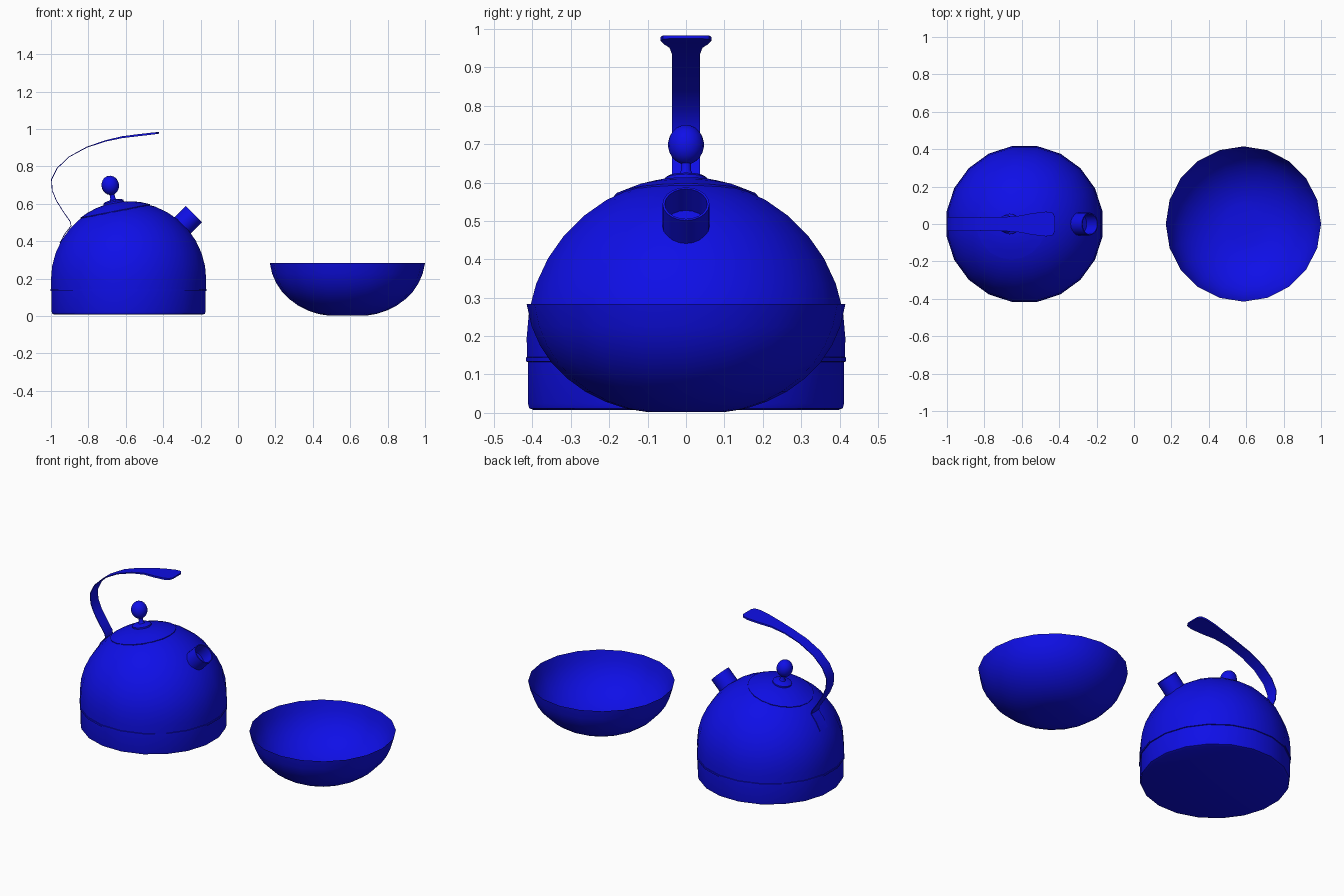
import bpy, bmesh
from math import sin, cos, pi, radians
from mathutils import Matrix, Vector

cube = bpy.data.objects.get("Cube")
if cube:
    bpy.data.objects.remove(cube)

blue = bpy.data.materials.new("deep_blue_enamel")
blue.use_nodes = True
color = (0.005, 0.005, 0.87, 1)
blue.diffuse_color = color
blue.node_tree.nodes["Principled BSDF"].inputs["Base Color"].default_value = color

SIDES = 20
FLAT = 1 / cos(pi / SIDES)      # widens a ring so its flats sit at the radius
KETTLE_X, BOWL_X = -0.585, 0.585
DOME_Z, DOME_R = 0.195, 0.415
DOME_CENTRE = Vector((KETTLE_X, 0, DOME_Z))


def finish(name, bm, angle=40):
    bmesh.ops.remove_doubles(bm, verts=bm.verts, dist=0.0001)
    bmesh.ops.recalc_face_normals(bm, faces=bm.faces)
    mesh = bpy.data.meshes.new(name)
    bm.to_mesh(mesh)
    bm.free()
    mesh.materials.append(blue)
    obj = bpy.data.objects.new(name, mesh)
    bpy.context.collection.objects.link(obj)
    bpy.ops.object.select_all(action='DESELECT')
    obj.select_set(True)
    bpy.context.view_layer.objects.active = obj
    bpy.ops.object.shade_smooth_by_angle(angle=radians(angle))
    return obj


def lathe(name, profile, centre, tilt=0, turn=0, scale=1.0, angle=40):
    """Spin a (radius, height) profile, tilt it about y, move it to centre."""
    bm = bmesh.new()
    verts = [bm.verts.new((r * scale, 0, z)) for r, z in profile]
    edges = [bm.edges.new(pair) for pair in zip(verts, verts[1:])]
    bmesh.ops.spin(bm, geom=verts + edges, cent=(0, 0, 0), axis=(0, 0, 1),
                   angle=2 * pi, steps=SIDES, use_duplicate=False)
    place = (Matrix.Translation(centre) @ Matrix.Rotation(radians(tilt), 4, 'Y')
             @ Matrix.Rotation(turn, 4, 'Z'))
    bm.transform(place)
    return finish(name, bm, angle)


def arc(radius, start, end, steps):
    """Points on a circle, angles in degrees measured from the axis."""
    angles = [radians(start + (end - start) * i / steps) for i in range(steps + 1)]
    return [(radius * sin(a), radius * cos(a)) for a in angles]


half_step = pi / SIDES

# Kettle body: base pan, seam band and dome
lathe("kettle_base", [(0, 0.007), (0.395, 0.007), (0.408, 0.012), (0.412, 0.025),
                      (0.412, 0.14)], (KETTLE_X, 0, 0), 0, half_step, FLAT)
lathe("seam_band", [(0.41, 0.132), (0.417, 0.134), (0.417, 0.144), (0.41, 0.147)],
      (KETTLE_X, 0, 0), 0, half_step, FLAT)
dome = [(0.414, -0.055)] + arc(DOME_R, 90, 0, 9)
lathe("kettle_dome", dome, DOME_CENTRE, 0, half_step, FLAT)

# Lid and knob lean toward the handle
LEAN = -11
lathe("lid", [(0.188, 0.365)] + arc(0.419, 27, 0, 4), DOME_CENTRE, LEAN)
knob = [(0.055, 0.41), (0.055, 0.424), (0.045, 0.43), (0.018, 0.434), (0.013, 0.445),
        (0.013, 0.462)]
knob += [(r * 0.9, z + 0.513) for r, z in arc(0.052, 165, 0, 10)]
lathe("lid_knob", knob, DOME_CENTRE, LEAN)

# Open spout pointing away from the handle
lathe("spout", [(0.061, 0.38), (0.061, 0.494), (0.055, 0.494), (0.055, 0.415),
                (0, 0.415)], DOME_CENTRE, 45)

# Handle: a bent strap, (x, z, half width, thickness) along its length
strap = [(-0.952, 0.39, 0.037, 0.004), (-0.925, 0.44, 0.037, 0.004),
         (-0.892, 0.482, 0.037, 0.004), (-0.897, 0.505, 0.037, 0.004),
         (-0.932, 0.555, 0.037, 0.004), (-0.97, 0.615, 0.037, 0.004),
         (-0.993, 0.67, 0.037, 0.004), (-0.997, 0.73, 0.037, 0.004),
         (-0.967, 0.79, 0.037, 0.004), (-0.905, 0.85, 0.037, 0.004),
         (-0.81, 0.902, 0.036, 0.005), (-0.71, 0.936, 0.036, 0.007),
         (-0.62, 0.956, 0.043, 0.01), (-0.54, 0.966, 0.058, 0.011),
         (-0.47, 0.974, 0.066, 0.011), (-0.435, 0.978, 0.06, 0.01),
         (-0.423, 0.979, 0.04, 0.008)]
bm = bmesh.new()
rings = []
for i, (x, z, half, thick) in enumerate(strap):
    before, after = strap[max(i - 1, 0)], strap[min(i + 1, len(strap) - 1)]
    along = Vector((after[0] - before[0], 0, after[1] - before[1])).normalized()
    out = Vector((-along.z, 0, along.x)) * thick / 2
    side = Vector((0, half, 0))
    mid = Vector((x, 0, z))
    rings.append([bm.verts.new(mid + out * a + side * b)
                  for a, b in ((1, 1), (1, -1), (-1, -1), (-1, 1))])
for lower, upper in zip(rings, rings[1:]):
    for j in range(4):
        k = (j + 1) % 4
        bm.faces.new((lower[j], lower[k], upper[k], upper[j]))
bm.faces.new(rings[0])
bm.faces.new(rings[-1])
finish("handle", bm, 45)

# Open thin-walled bowl
bowl = [(0, 0.002), (0.1, 0.002), (0.155, 0.011), (0.21, 0.029), (0.262, 0.055),
        (0.31, 0.09), (0.35, 0.13), (0.38, 0.175), (0.402, 0.225), (0.415, 0.283)]
lathe("bowl", bowl, (BOWL_X, 0, 0))
